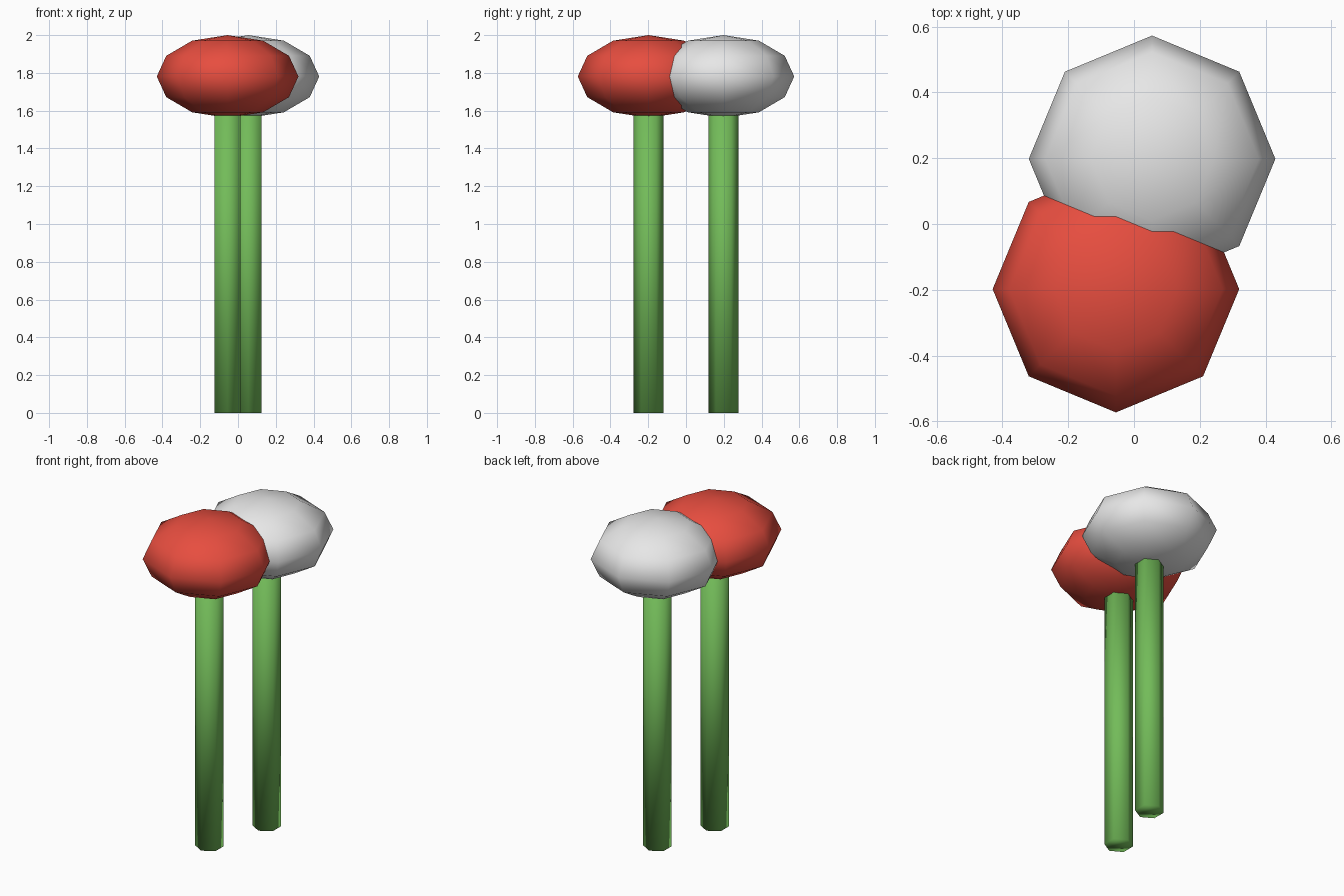
import bpy

if "Cube" in bpy.data.objects:
    bpy.data.objects.remove(bpy.data.objects["Cube"])


def material(name, rgb):
    mat = bpy.data.materials.new(name)
    mat.diffuse_color = (*rgb, 1.0)
    mat.use_nodes = True
    mat.node_tree.nodes["Principled BSDF"].inputs["Base Color"].default_value = mat.diffuse_color
    return mat


green = material("stem green", (0.17, 0.50, 0.10))
red = material("cap red", (0.80, 0.075, 0.05))
white = material("cap white", (0.80, 0.80, 0.80))

HEAD_Z, HEAD_R, HEAD_H = 1.781, 0.375, 0.219
STEM_R, STEM_TOP = 0.08, 1.60


def finish(name, mat):
    obj = bpy.context.object
    obj.name = name
    obj.data.materials.append(mat)
    bpy.ops.object.transform_apply(location=False, rotation=True, scale=True)
    bpy.ops.object.shade_smooth()


def lollipop(label, x, y, head_mat):
    # Hexagonal stem, ending just inside the head
    bpy.ops.mesh.primitive_cylinder_add(
        vertices=6, radius=STEM_R, depth=STEM_TOP, location=(x, y, STEM_TOP / 2))
    finish(label + "_stem", green)
    # Flattened eight-sided head
    bpy.ops.mesh.primitive_uv_sphere_add(
        segments=8, ring_count=6, radius=1, location=(x, y, HEAD_Z))
    bpy.context.object.scale = (HEAD_R, HEAD_R, HEAD_H)
    finish(label + "_head", head_mat)


# Two overlapping blooms, placed opposite each other
lollipop("red", -0.055, -0.198, red)
lollipop("white", 0.055, 0.198, white)
